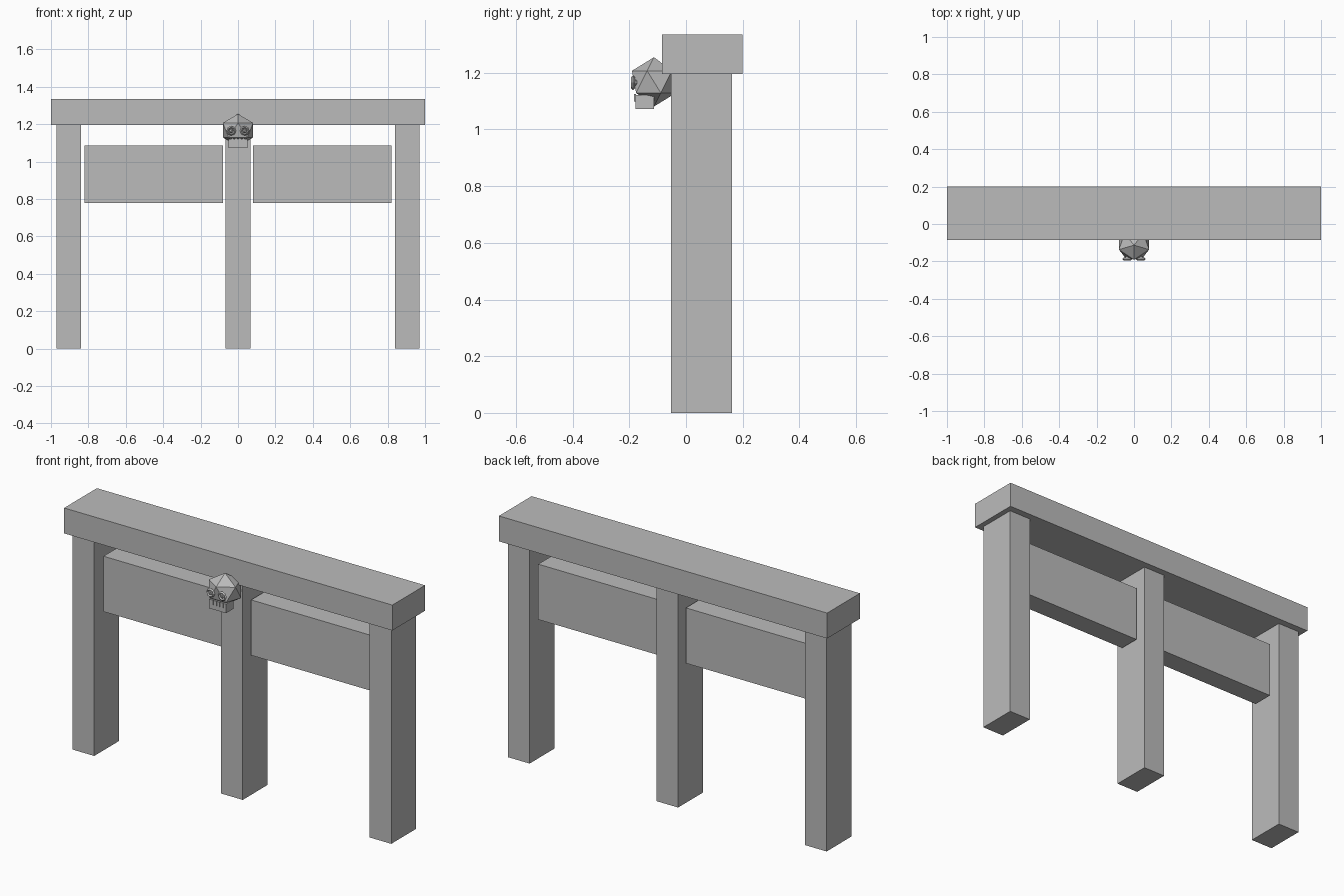
import bpy
import math

cube = bpy.data.objects.get("Cube")
if cube:
    bpy.data.objects.remove(cube, do_unlink=True)

grey = bpy.data.materials.new("plain_grey")
grey.use_nodes = True
colour = (0.5, 0.5, 0.5, 1)
grey.diffuse_color = colour
grey.node_tree.nodes["Principled BSDF"].inputs["Base Color"].default_value = colour


def finish(name):
    obj = bpy.context.object
    obj.name = name
    obj.data.materials.append(grey)
    return obj


def box(name, xs, ys, zs):
    """Box between the given limits on each axis."""
    bpy.ops.mesh.primitive_cube_add(
        size=1, location=[sum(s) / 2 for s in (xs, ys, zs)])
    obj = finish(name)
    obj.scale = [s[1] - s[0] for s in (xs, ys, zs)]
    return obj


def ball(name, location, scale, spin):
    """Faceted twenty-sided ball."""
    bpy.ops.mesh.primitive_ico_sphere_add(
        subdivisions=1, radius=1, location=location)
    obj = finish(name)
    # Spin the mesh first so that the scale stays along the world axes
    from mathutils import Matrix
    obj.data.transform(Matrix.Rotation(spin, 4, "Z"))
    obj.scale = scale
    return obj


# Gate frame
box("top_beam", (-1, 1), (-0.085, 0.2), (1.195, 1.335))
for name, x in (("right_post", -0.905), ("middle_post", 0), ("left_post", 0.905)):
    box(name, (x - 0.066, x + 0.066), (-0.053, 0.163), (0, 1.195))

# Hanging panels between the posts
for name, side in (("right_panel", -1), ("left_panel", 1)):
    box(name, sorted((side * 0.08, side * 0.82)), (0, 0.115), (0.78, 1.085))

# Skull on the middle post
ball("skull_cranium", (0, -0.113, 1.168), (0.095, 0.087, 0.087), -math.pi / 2)
box("skull_jaw", (-0.052, 0.052), (-0.178, -0.113), (1.072, 1.122))
for name, side in (("right", -1), ("left", 1)):
    bpy.ops.mesh.primitive_torus_add(
        major_segments=8, minor_segments=4, major_radius=0.019,
        minor_radius=0.007, location=(side * 0.036, -0.187, 1.165),
        rotation=(math.pi / 2, 0, 0))
    finish(name + "_eye_socket")
    ball(name + "_eye", (side * 0.036, -0.183, 1.165), (0.014, 0.014, 0.014), 0)

# Teeth along the front of the jaw
for i in range(4):
    x = (i - 1.5) * 0.02
    box(f"tooth_{i + 1}", (x - 0.006, x + 0.006), (-0.183, -0.176), (1.098, 1.125))
